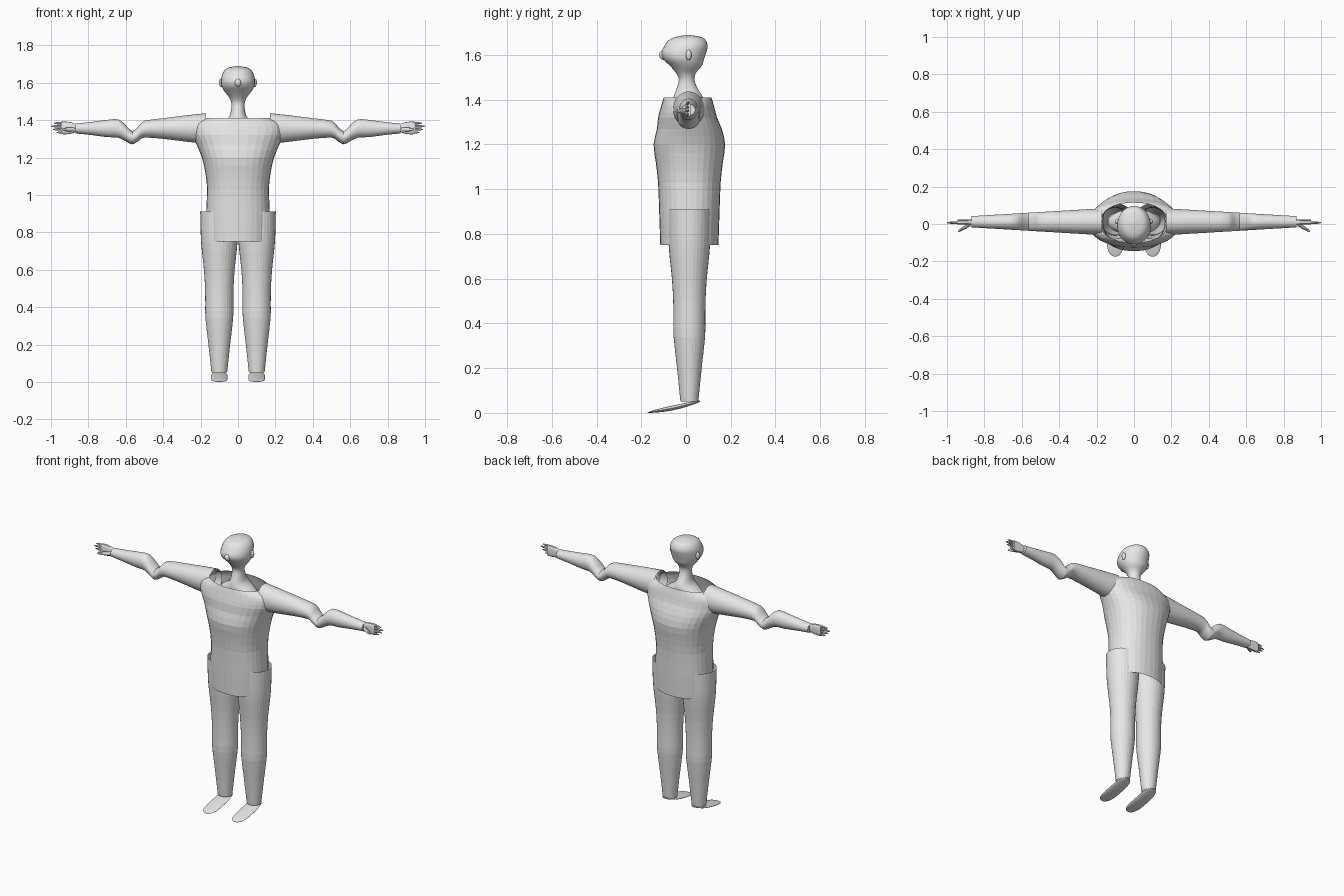
import bpy
import bmesh
import math
from mathutils import Vector

cube = bpy.data.objects.get("Cube")
if cube:
    bpy.data.objects.remove(cube, do_unlink=True)

grey = bpy.data.materials.new("light grey")
grey.use_nodes = True
COLOUR = (0.8, 0.8, 0.8, 1)
grey.diffuse_color = COLOUR
grey.node_tree.nodes["Principled BSDF"].inputs["Base Color"].default_value = COLOUR


def spline(p, q, r, u, t):
    """Catmull-Rom value between q and r."""
    return q + t * (r - p + t * (2 * p - 5 * q + 4 * r - u + t * (3 * (q - r) + u - p))) / 2


def refine(rings, steps):
    """Add smoothly interpolated rings between the key rings."""
    last = len(rings) - 1
    result = []
    for i in range(last):
        keys = [rings[min(max(k, 0), last)] for k in range(i - 1, i + 3)]
        for step in range(steps):
            result.append([spline(*values, step / steps) for values in zip(*keys)])
    return result + [rings[last]]


def finish(name, bm, smooth=True):
    """Turn a bmesh into a named object with the shared material."""
    mesh = bpy.data.meshes.new(name)
    bm.to_mesh(mesh)
    bm.free()
    mesh.materials.append(grey)
    obj = bpy.data.objects.new(name, mesh)
    bpy.context.collection.objects.link(obj)
    if smooth:
        bpy.ops.object.select_all(action="DESELECT")
        obj.select_set(True)
        bpy.context.view_layer.objects.active = obj
        bpy.ops.object.shade_smooth_by_angle(angle=math.radians(35))


def loft(name, axis, rings, side=1, segments=32, steps=2, caps=(), power=1, smooth=True):
    """Tube along an axis; ring = position, then centre and radius on each other axis."""
    bm = bmesh.new()
    across, along = [k for k in range(3) if k != axis]
    loops = []
    for position, centre_a, radius_a, centre_b, radius_b in refine(rings, steps):
        loop = []
        for i in range(segments):
            angle = math.tau * i / segments
            u, v = (math.copysign(abs(f) ** power, f) for f in (math.cos(angle), math.sin(angle)))
            point = Vector()
            point[axis] = position
            point[across] = centre_a + radius_a * u
            point[along] = centre_b + radius_b * v
            point.x *= side
            loop.append(bm.verts.new(point))
        loops.append(loop)
    for low, high in zip(loops, loops[1:]):
        for i in range(segments):
            j = (i + 1) % segments
            bm.faces.new((low[i], low[j], high[j], high[i]))
    for end in caps:
        bm.faces.new(loops[end])
    bmesh.ops.recalc_face_normals(bm, faces=bm.faces)
    # Open tubes need their outward direction checked
    middle = sum((v.co for v in loops[0]), Vector()) / segments
    bm.faces.ensure_lookup_table()
    face = bm.faces[0]
    if face.normal.dot(face.calc_center_median() - middle) < 0:
        bmesh.ops.reverse_faces(bm, faces=bm.faces)
    finish(name, bm, smooth)


def ellipsoid(name, centre, radii):
    bm = bmesh.new()
    bmesh.ops.create_uvsphere(bm, u_segments=16, v_segments=10, radius=1)
    bmesh.ops.scale(bm, vec=radii, verts=bm.verts)
    bmesh.ops.translate(bm, vec=centre, verts=bm.verts)
    finish(name, bm)


# Tunic, open at collar and hem: height, half width, half depth
tunic = [
    (0.75, 0.165, 0.13),
    (0.9, 0.17, 0.135),
    (1.03, 0.165, 0.14),
    (1.12, 0.175, 0.15),
    (1.2, 0.193, 0.16),
    (1.27, 0.222, 0.145),
    (1.32, 0.243, 0.132),
    (1.365, 0.247, 0.12),
    (1.39, 0.225, 0.113),
    (1.41, 0.18, 0.107),
]
loft("tunic", 2, [(z, 0, width, 0.015 if z < 1.3 else 0.007, depth) for z, width, depth in tunic],
     power=0.9, smooth=False)

# Head and neck, flaring out inside the collar: height, half width, centre, half depth
head = [
    (1.33, 0.14, 0.01, 0.07),
    (1.37, 0.11, 0.01, 0.07),
    (1.41, 0.053, 0.01, 0.066),
    (1.45, 0.038, 0.005, 0.047),
    (1.49, 0.036, 0.003, 0.035),
    (1.52, 0.046, 0, 0.045),
    (1.55, 0.07, 0, 0.07),
    (1.58, 0.087, -0.01, 0.09),
    (1.61, 0.09, -0.01, 0.1),
    (1.64, 0.086, 0, 0.097),
    (1.665, 0.073, 0.005, 0.084),
    (1.68, 0.052, 0.01, 0.06),
    (1.69, 0.005, 0.01, 0.005),
]
loft("head", 2, [(z, 0, width, centre, depth) for z, width, centre, depth in head],
     steps=3, caps=[-1])
ellipsoid("nose", (0, -0.1, 1.6), (0.018, 0.02, 0.022))

# Trouser leg: height, radius
leg = [(0.05, 0.042), (0.2, 0.058), (0.34, 0.074), (0.41, 0.075), (0.5, 0.076),
       (0.6, 0.082), (0.7, 0.093), (0.78, 0.099), (0.91, 0.102)]
leg_rings = [(z, 0.1, radius, 0.015, radius * 0.95) for z, radius in leg]

# Thin sloping foot, rounded at both ends
foot_rings = []
for i in range(1, 16):
    t = (1 - math.cos(math.pi * i / 16)) / 2
    bottom, top = 0.05 * t ** 2, 0.057 * t ** 0.75
    width = 0.045 * math.sqrt(1 - abs(2 * t - 1) ** 4)
    foot_rings.append((0.24 * t - 0.175, 0.1, width, (top + bottom) / 2, (top - bottom) / 2))

# Sleeve dipping at the pinched elbow: distance out, vertical radius
ELBOW = 0.565
SHOULDER_Z = 1.355
arm = [(0.17, 0.082), (0.28, 0.07), (0.4, 0.055), (0.5, 0.045), (0.53, 0.04), (ELBOW, 0.035),
       (0.6, 0.043), (0.64, 0.049), (0.7, 0.046), (0.79, 0.034), (0.87, 0.026)]
arm_rings = []
for x, radius in arm:
    dip = 0.05 * max(0, 1 - abs(x - ELBOW) / 0.07)
    arm_rings.append((x, 0.012, 0.082 - 0.06 * x, SHOULDER_Z - dip, radius))

# Flat palm: distance out, vertical radius
palm = [(0.865, 0.02), (0.89, 0.03), (0.92, 0.034), (0.945, 0.033)]
palm_rings = [(x, 0.01, 0.013, 1.358, radius) for x, radius in palm]

# Thumb angled forward: distance out, radius
thumb = [(0.875, 0.012), (0.905, 0.011), (0.93, 0.008), (0.942, 0.003)]
thumb_rings = [(x, -0.6 * (x - 0.875), radius, 1.35, radius) for x, radius in thumb]

for side, word in ((1, "left"), (-1, "right")):
    ellipsoid(word + "_ear", (side * 0.09, 0.012, 1.6), (0.011, 0.013, 0.023))
    loft(word + "_leg", 2, leg_rings, side, smooth=False)
    loft(word + "_foot", 1, foot_rings, side, segments=20, steps=1, caps=(0, -1))
    loft(word + "_arm", 0, arm_rings, side, caps=[-1])
    loft(word + "_palm", 0, palm_rings, side, segments=16, caps=(0, -1), power=0.7)
    loft(word + "_thumb", 0, thumb_rings, side, segments=10, caps=(0, -1))
    # Four tapering fingers, stacked from little to index
    for i, tip in enumerate((0.97, 0.99, 1, 0.985)):
        z = 1.334 + 0.0165 * i
        finger = [(0.935, 0.007), (tip - 0.02, 0.006), (tip, 0.002)]
        loft(f"{word}_finger_{i + 1}", 0, [(x, 0.007, radius, z, radius) for x, radius in finger],
             side, segments=8, caps=(0, -1))
